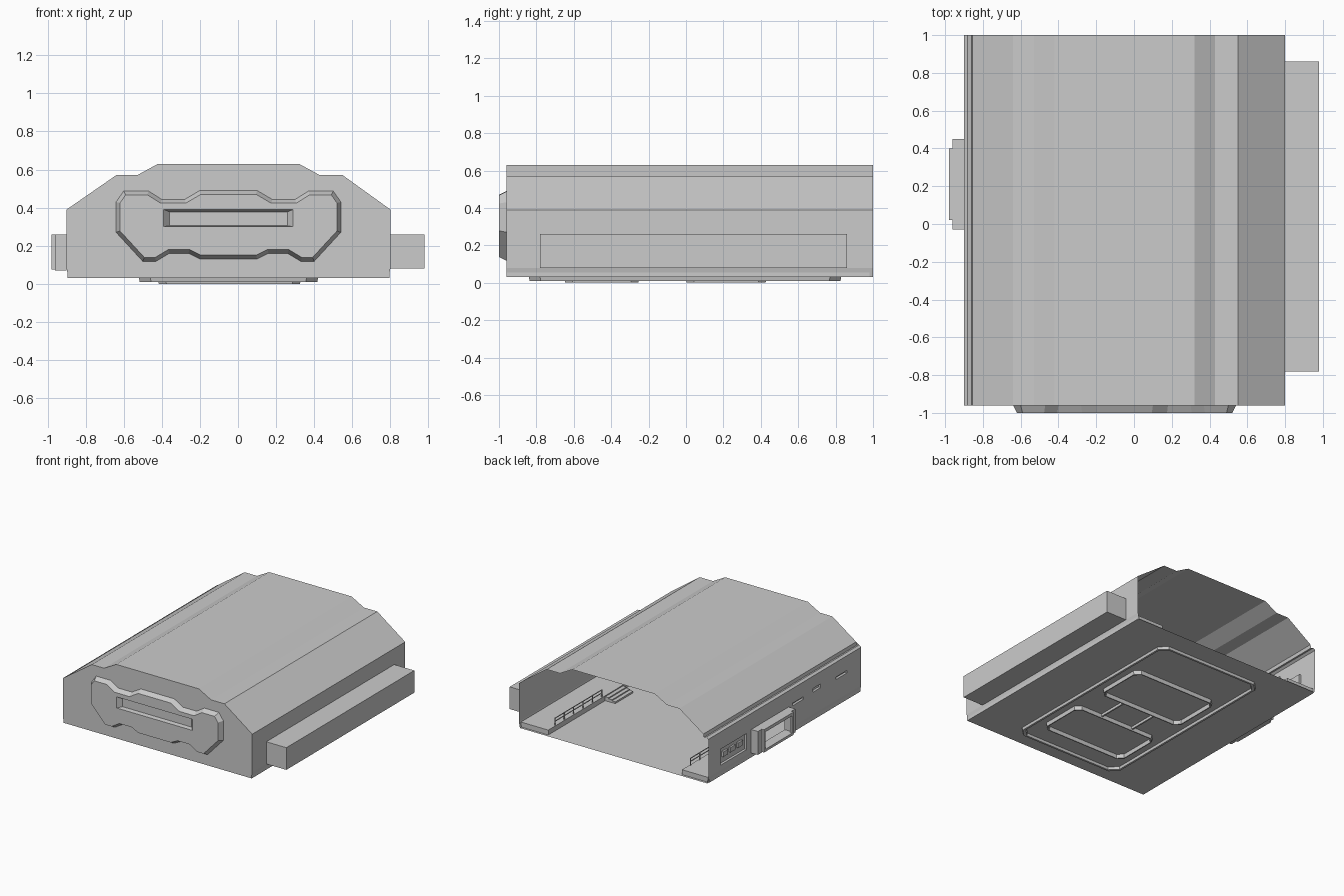
import bpy, bmesh
from mathutils import Vector

if "Cube" in bpy.data.objects:
    bpy.data.objects.remove(bpy.data.objects["Cube"])

grey = bpy.data.materials.new("light_grey")
grey.diffuse_color = (0.6, 0.6, 0.6, 1)
grey.use_nodes = True
grey.node_tree.nodes["Principled BSDF"].inputs["Base Color"].default_value = grey.diffuse_color
CX = -0.05  # the hall is symmetric about this x


def finish(name, bm):
    me = bpy.data.meshes.new(name)
    bm.to_mesh(me)
    bm.free()
    me.materials.append(grey)
    ob = bpy.data.objects.new(name, me)
    bpy.context.collection.objects.link(ob)
    return ob


def face(bm, pts):
    return bm.faces.new([bm.verts.new(p) for p in pts])


def add_box(bm, x, y, z):
    vs = bmesh.ops.create_cube(bm, size=1)["verts"]
    for v in vs:
        v.co = Vector(((x[0] + x[1]) / 2 + v.co.x * (x[1] - x[0]),
                       (y[0] + y[1]) / 2 + v.co.y * (y[1] - y[0]),
                       (z[0] + z[1]) / 2 + v.co.z * (z[1] - z[0])))


def boxes(name, specs):
    bm = bmesh.new()
    for s in specs:
        add_box(bm, *s)
    return finish(name, bm)


Y0, Y1 = -0.96, 1.0

# Roof and right wall: one open profile swept from front to back
profile = [(0.79, 0.03), (0.8, 0.08), (0.8, 0.39), (0.55, 0.57), (0.43, 0.57), (0.32, 0.63),
           (-0.42, 0.63), (-0.53, 0.57), (-0.64, 0.57), (-0.855, 0.421), (-0.86, 0.395),
           (-0.882, 0.403), (-0.9, 0.39)]
bm = bmesh.new()
for a, b in zip(profile, profile[1:]):
    face(bm, [(a[0], Y0, a[1]), (a[0], Y1, a[1]), (b[0], Y1, b[1]), (b[0], Y0, b[1])])
bmesh.ops.remove_doubles(bm, verts=bm.verts, dist=1e-5)
finish("roof_shell", bm)

# Front wall, closing the profile
bm = bmesh.new()
outline = [p for p in profile if p not in ((-0.86, 0.395), (-0.882, 0.403))]
face(bm, [(x, Y0, z) for x, z in outline + [(-0.9, 0.08), (-0.89, 0.03)]])
finish("front_wall", bm)

# Floor sheet
bm = bmesh.new()
face(bm, [(-0.89, Y0, 0.03), (0.79, Y0, 0.03), (0.79, Y1, 0.03), (-0.89, Y1, 0.03)])
finish("floor", bm)

# Left wall: a grid of cells with an open doorway and recessed windows
holes = [(0.02, 0.40, 0.09, 0.24, None), (0.51, 0.84, 0.12, 0.25, 0.02),
         (-0.22, -0.08, 0.25, 0.27, 0.02), (-0.44, -0.34, 0.26, 0.29, 0.02),
         (-0.78, -0.64, 0.25, 0.27, 0.02)]
ys = sorted({Y0, Y1} | {v for h in holes for v in h[:2]})
zs = sorted({0.08, 0.39} | {v for h in holes for v in h[2:4]})
bm = bmesh.new()
for y0, y1 in zip(ys, ys[1:]):
    for z0, z1 in zip(zs, zs[1:]):
        if not any(h[0] <= y0 and y1 <= h[1] and h[2] <= z0 and z1 <= h[3] for h in holes):
            face(bm, [(-0.9, y0, z0), (-0.9, y0, z1), (-0.9, y1, z1), (-0.9, y1, z0)])
for y0, y1, z0, z1, depth in holes:
    if depth:
        ring = [(y0, z0), (y0, z1), (y1, z1), (y1, z0)]
        face(bm, [(-0.9 + depth, y, z) for y, z in ring])
        for a, b in zip(ring, ring[1:] + ring[:1]):
            face(bm, [(-0.9, *a), (-0.9, *b), (-0.9 + depth, *b), (-0.9 + depth, *a)])
face(bm, [(-0.9, Y0, 0.08), (-0.9, Y1, 0.08), (-0.89, Y1, 0.03), (-0.89, Y0, 0.03)])
bmesh.ops.remove_doubles(bm, verts=bm.verts, dist=1e-5)
finish("left_wall", bm)

# Small panes in the long recessed window
boxes("window_panes", [((-0.895, -0.88), (y, y + 0.06), (0.17, 0.21)) for y in (0.55, 0.645, 0.74)])

# Doorway frame standing out from the left wall
boxes("door_frame", [
    ((-0.96, -0.9), (-0.03, 0.02), (0.07, 0.26)), ((-0.96, -0.9), (0.40, 0.45), (0.07, 0.26)),
    ((-0.98, -0.9), (0.02, 0.40), (0.235, 0.26)), ((-0.98, -0.9), (0.02, 0.40), (0.075, 0.095)),
    ((-0.98, -0.96), (0.02, 0.04), (0.095, 0.235)), ((-0.98, -0.96), (0.38, 0.40), (0.095, 0.235))])

# Long side block on the right
boxes("side_block", [((0.8, 0.98), (-0.78, 0.86), (0.08, 0.26))])

# Raised front plate with bevelled rim and a recessed slot
half = [(0.15, 0.49), (0.23, 0.443), (0.35, 0.443), (0.42, 0.487), (0.55, 0.487), (0.59, 0.43),
        (0.59, 0.27), (0.45, 0.118), (0.38, 0.118), (0.31, 0.16), (0.21, 0.16), (0.15, 0.13)]
plate = [(CX + x, z) for x, z in half] + [(CX - x, z) for x, z in reversed(half)]
bm = bmesh.new()
f = face(bm, [(x, Y0, z) for x, z in plate])
f.normal_update()
if f.normal.y > 0:
    f.normal_flip()
bmesh.ops.inset_region(bm, faces=[f], thickness=0.02, depth=0.04, use_boundary=True,
                       use_even_offset=True)
rim = list(f.edges)
bmesh.ops.delete(bm, geom=[f], context="FACES_ONLY")
slot = [(-0.39, 0.30), (0.29, 0.30), (0.29, 0.39), (-0.39, 0.39)]
inner = [(-0.36, 0.305), (0.26, 0.305), (0.26, 0.378), (-0.36, 0.378)]
top = [bm.verts.new((x, -1.0, z)) for x, z in slot]
low = [bm.verts.new((x, -0.965, z)) for x, z in inner]
for i in range(4):
    j = (i + 1) % 4
    bm.faces.new((top[i], top[j], low[j], low[i]))
    rim.append(bm.edges.get((top[i], top[j])))
bm.faces.new(low)
bmesh.ops.triangle_fill(bm, edges=rim, use_beauty=True, normal=(0, -1, 0))
bmesh.ops.recalc_face_normals(bm, faces=bm.faces)
finish("front_plate", bm)


# Shallow floor channels showing as octagonal ridges underneath
def ridge(name, x0, x1, y0, y1, c, w, z0, z1):
    def ring(d, z):
        a, b, e, g = x0 + d, x1 - d, y0 + d, y1 - d
        return [bm.verts.new((x, y, z)) for x, y in (
            (a + c, e), (b - c, e), (b, e + c), (b, g - c),
            (b - c, g), (a + c, g), (a, g - c), (a, e + c))]
    bm = bmesh.new()
    rings = [ring(0, z1), ring(0.004, z0), ring(w, z0), ring(w + 0.004, z1)]
    for r, s in zip(rings, rings[1:]):
        for i in range(8):
            j = (i + 1) % 8
            bm.faces.new((r[i], r[j], s[j], s[i]))
    bmesh.ops.recalc_face_normals(bm, faces=bm.faces)
    finish(name, bm)


ridge("outer_floor_channel", -0.52, 0.42, -0.84, 0.83, 0.06, 0.02, 0.01, 0.03)
ridge("rear_floor_channel", -0.42, 0.33, 0.0, 0.43, 0.04, 0.012, 0.0, 0.03)
ridge("front_floor_channel", -0.42, 0.33, -0.65, -0.25, 0.04, 0.012, 0.0, 0.03)
boxes("floor_link_channels", [((x, x + 0.012), (-0.25, 0.0), (0.01, 0.03)) for x in (-0.2, 0.09)])

# Interior side platforms, steps and railings, mirrored about the hall axis
for side, s in (("right", 1), ("left", -1)):
    def sx(a, b):
        return tuple(sorted((CX + s * a, CX + s * b)))
    boxes(side + "_platform", [(sx(0.6, 0.845), (Y0, 0.98), (0.03, 0.07))])
    boxes(side + "_steps", [(sx(0.6 - 0.03 * (i + 1), 0.6 - 0.03 * i), (0.02, 0.25),
                             (0.03, 0.062 - 0.009 * i)) for i in range(3)])
    posts = [(sx(0.605, 0.611), (y, y + 0.006), (0.07, 0.13))
             for y in (0.28, 0.4, 0.52, 0.64, 0.76, 0.88)]
    bars = [(sx(0.605, 0.611), (0.28, 0.886), (z, z + 0.005)) for z in (0.1, 0.125)]
    boxes(side + "_railing", posts + bars)
